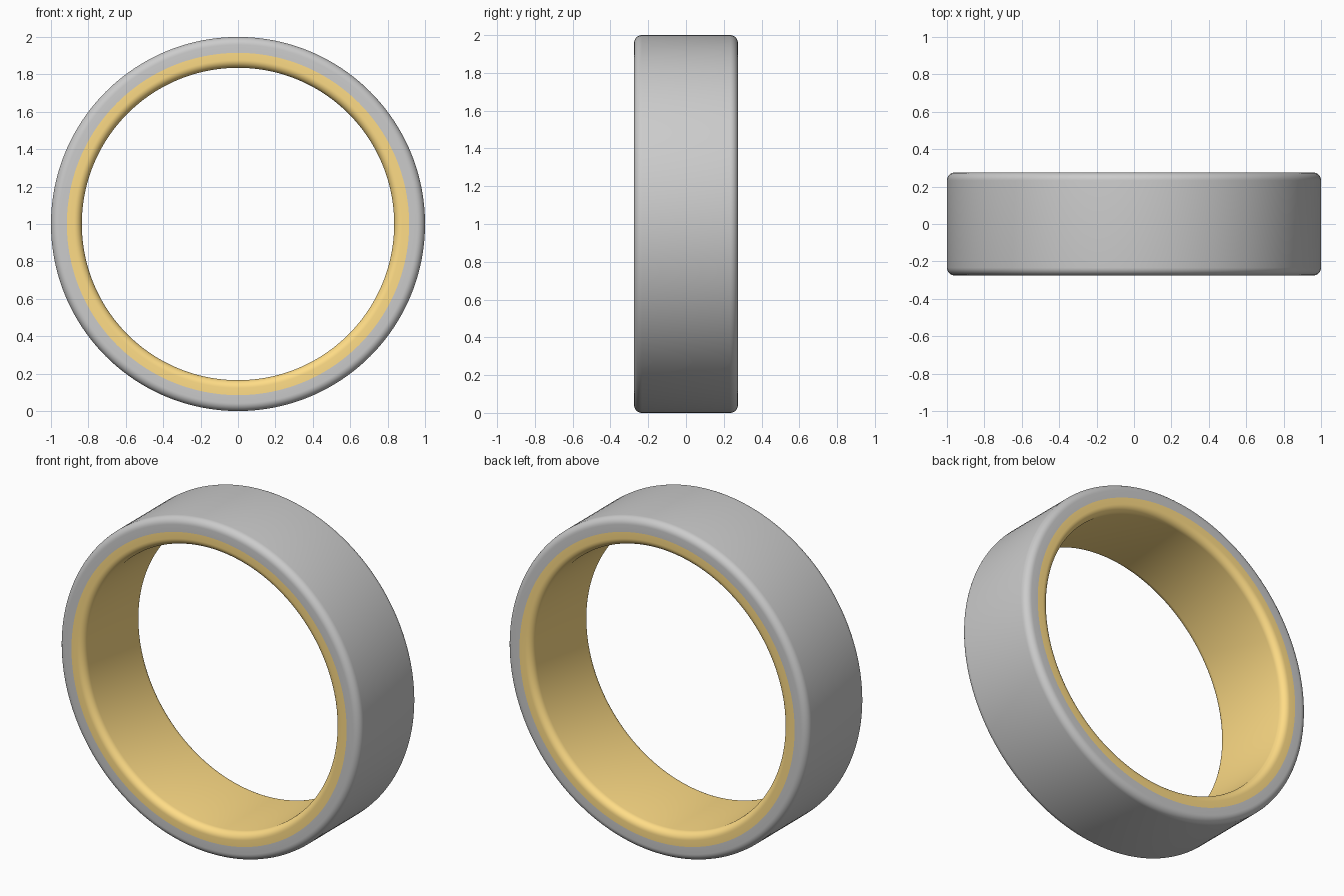
import bpy, bmesh
from math import sin, cos, pi

if "Cube" in bpy.data.objects:
    bpy.data.objects.remove(bpy.data.objects["Cube"])

R_OUT, R_SEAM, R_IN = 1.0, 0.915, 0.835   # ring radii
HALF, FILLET = 0.275, 0.042               # half width, edge rounding
SEGS, ARC = 192, 8


def band_profile(r_sharp, r_round):
    """Closed (radius, y) section: square corners at r_sharp, filleted at r_round."""
    s = 1 if r_round > r_sharp else -1
    cr, cy = r_round - s * FILLET, HALF - FILLET
    arc = [(cr + s * FILLET * cos(a), cy + FILLET * sin(a))
           for a in (pi / 2 * i / ARC for i in range(ARC + 1))]
    return ([(r_sharp, -HALF)] + [(r, -y) for r, y in reversed(arc)]
            + arc + [(r_sharp, HALF)])


def revolve(name, profile, color=None):
    """Sweep a closed section around the y axis, centred at z = 1."""
    bm = bmesh.new()
    rings = []
    for i in range(SEGS):
        a = 2 * pi * i / SEGS
        rings.append([bm.verts.new((r * cos(a), y, 1 + r * sin(a))) for r, y in profile])
    n = len(profile)
    for i in range(SEGS):
        p, q = rings[i], rings[(i + 1) % SEGS]
        for j in range(n):
            k = (j + 1) % n
            bm.faces.new((p[j], p[k], q[k], q[j]))
    bmesh.ops.recalc_face_normals(bm, faces=bm.faces[:])
    mesh = bpy.data.meshes.new(name)
    bm.to_mesh(mesh)
    bm.free()
    obj = bpy.data.objects.new(name, mesh)
    bpy.context.collection.objects.link(obj)
    if color:
        mat = bpy.data.materials.new(name + "_material")
        mat.diffuse_color = color
        mat.use_nodes = True
        mat.node_tree.nodes["Principled BSDF"].inputs["Base Color"].default_value = mat.diffuse_color
        mesh.materials.append(mat)
    bpy.ops.object.select_all(action='DESELECT')
    obj.select_set(True)
    bpy.context.view_layer.objects.active = obj
    bpy.ops.object.shade_smooth_by_angle(angle=pi / 6)
    return obj


# Grey outer band
revolve("outer_band", band_profile(R_SEAM, R_OUT))
# Gold inner sleeve
revolve("inner_sleeve", band_profile(R_SEAM, R_IN), (1.0, 0.72, 0.24, 1))
